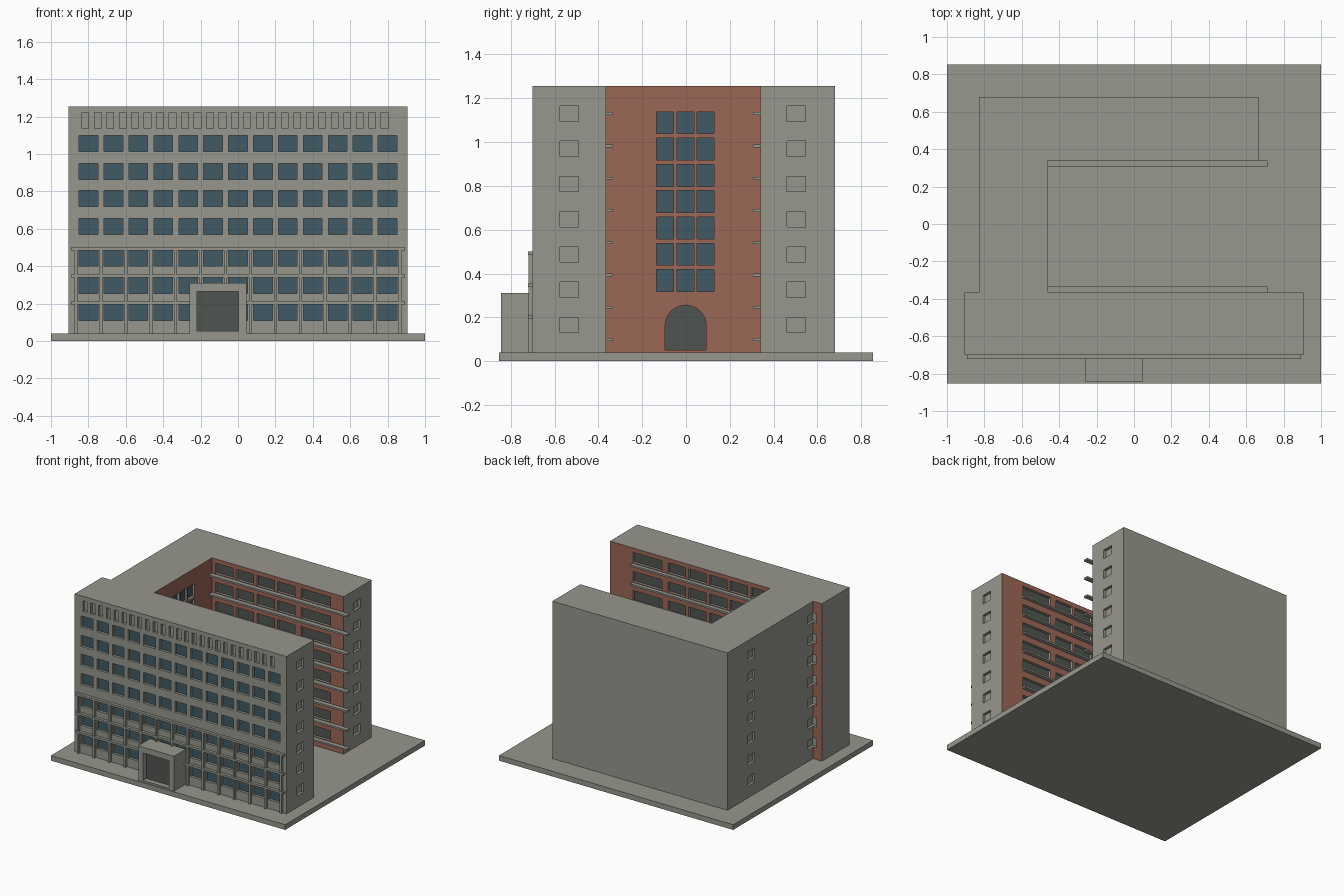
import bpy, bmesh, math

if "Cube" in bpy.data.objects:
    bpy.data.objects.remove(bpy.data.objects["Cube"])


def material(name, rgb):
    m = bpy.data.materials.new(name)
    m.diffuse_color = (*rgb, 1)
    m.use_nodes = True
    m.node_tree.nodes["Principled BSDF"].inputs["Base Color"].default_value = m.diffuse_color
    return m


concrete = material("grey concrete", (0.31, 0.31, 0.27))
brick = material("red brick", (0.33, 0.135, 0.095))
glass = material("blue glass", (0.05, 0.10, 0.13))
dark = material("dark opening", (0.08, 0.09, 0.08))


def add_prism(bm, pts, offset):
    """Closed prism: polygon of 3D points swept along offset."""
    face = bm.faces.new([bm.verts.new(p) for p in pts])
    ext = bmesh.ops.extrude_face_region(bm, geom=[face])
    verts = [v for v in ext["geom"] if isinstance(v, bmesh.types.BMVert)]
    bmesh.ops.translate(bm, verts=verts, vec=offset)


def add_box(bm, x0, x1, y0, y1, z0, z1):
    add_prism(bm, [(x0, y0, z0), (x1, y0, z0), (x1, y1, z0), (x0, y1, z0)], (0, 0, z1 - z0))


def finish(bm, name, mats):
    bmesh.ops.recalc_face_normals(bm, faces=bm.faces)
    me = bpy.data.meshes.new(name)
    bm.to_mesh(me)
    bm.free()
    for m in mats:
        me.materials.append(m)
    ob = bpy.data.objects.new(name, me)
    bpy.context.collection.objects.link(ob)
    return ob


def boxes(name, dims, mat):
    bm = bmesh.new()
    for d in dims:
        add_box(bm, *d)
    return finish(bm, name, [mat])


DEPTH = 0.02
FRONT, YARD_S, YARD_N, YARD_W = -0.70, -0.365, 0.34, -0.46
GROUND, ROOF = 0.04, 1.255
PITCH = 0.1332
ledge_z = [0.098 + 0.1473 * i for i in range(8)]

# Ground slab
boxes("ground_slab", [(-1, 1, -0.853, 0.853, 0, GROUND)], concrete)

# Building body: C-shaped plan
plan = [(-0.905, FRONT), (0.905, FRONT), (0.905, YARD_S), (YARD_W, YARD_S),
        (YARD_W, YARD_N), (0.665, YARD_N), (0.665, 0.68), (-0.83, 0.68),
        (-0.83, YARD_S), (-0.905, YARD_S)]
bm = bmesh.new()
add_prism(bm, [(x, y, GROUND) for x, y in plan], (0, 0, ROOF - GROUND))
building = finish(bm, "building", [concrete, brick, glass, dark])

# Cutter for every recess
cut = bmesh.new()
# Front windows and the row of attic slots
for z in (1.057, 0.907, 0.762, 0.613, 0.445, 0.297, 0.152):
    for i in range(-6, 7):
        x = i * PITCH
        add_box(cut, x - 0.05, x + 0.05, FRONT - 0.05, FRONT + DEPTH, z - 0.043, z + 0.043)
for i in range(25):
    x = -0.817 + i * 0.0667
    add_box(cut, x - 0.018, x + 0.018, FRONT - 0.05, FRONT + DEPTH, 1.137, 1.221)
# Small windows on the end walls and the outer west wall
for i in range(7):
    z = 0.165 + i * 0.1608
    for x, y, w in ((0.905, -0.533, 0.042), (0.665, 0.503, 0.042),
                    (-0.83, 0.39, 0.042), (-0.83, -0.345, 0.042)):
        s = 1 if x > 0 else -1
        xs = sorted((x - s * DEPTH, x + s * 0.03))
        add_box(cut, *xs, y - w, y + w, z - 0.035, z + 0.035)
# Stairwell windows and arched door on the inner courtyard wall
for i in range(7):
    z = 0.368 + i * 0.12
    for y in (-0.095, -0.003, 0.089):
        add_box(cut, YARD_W - DEPTH, YARD_W + 0.05, y - 0.039, y + 0.039, z - 0.05, z + 0.05)
arch = [(-0.095, 0.05), (0.092, 0.05)]
arch += [(-0.0015 + 0.0935 * math.cos(a), 0.162 + 0.0935 * math.sin(a))
         for a in (math.pi * k / 16 for k in range(17))]
add_prism(cut, [(YARD_W - DEPTH, y, z) for y, z in arch], (0.07, 0, 0))
# Courtyard windows: one wide and several narrow per floor
for z in ledge_z:
    for shift, y0, y1 in ((0.0, YARD_S - DEPTH, YARD_S + 0.03),
                          (-0.16, YARD_N - 0.03, YARD_N + DEPTH)):
        add_box(cut, 0.46 + shift, 0.71 + shift, y0, y1, z + 0.012, z + 0.092)
        for k in range(5):
            x0 = 0.26 - 0.177 * k + shift
            if x0 > YARD_W + 0.01:
                add_box(cut, x0, x0 + 0.15, y0, y1, z + 0.012, z + 0.092)
cutter = finish(cut, "recess_cutter", [concrete])
cutter.hide_render = True

mod = building.modifiers.new("recesses", "BOOLEAN")
mod.operation = "DIFFERENCE"
mod.solver = "EXACT"
mod.object = cutter
deps = bpy.context.evaluated_depsgraph_get()
cut_mesh = bpy.data.meshes.new_from_object(building.evaluated_get(deps))
building.modifiers.clear()
building.data = cut_mesh
bpy.data.objects.remove(cutter)
cut_mesh.materials.clear()
for m in (concrete, brick, glass, dark):
    cut_mesh.materials.append(m)


def near(a, b):
    return abs(a - b) < 0.003


# Colour by wall plane: brick courtyard, glass and dark panes at recess depth
for p in cut_mesh.polygons:
    c, n = p.center, p.normal
    idx = 0
    if n.y < -0.9 and near(c.y, FRONT + DEPTH) and c.z < 1.12:
        idx = 2
    elif n.x > 0.9 and near(c.x, YARD_W) and YARD_S < c.y < YARD_N:
        idx = 1
    elif n.x > 0.9 and near(c.x, YARD_W - DEPTH) and abs(c.y) < 0.2:
        idx = 2 if c.z > 0.3 else 3
    elif n.y > 0.9 and near(c.y, YARD_S) or n.y < -0.9 and near(c.y, YARD_N):
        idx = 1
    elif n.y > 0.9 and near(c.y, YARD_S - DEPTH) and c.x > YARD_W:
        idx = 3
    elif n.y < -0.9 and near(c.y, YARD_N + DEPTH):
        idx = 3
    p.material_index = idx

# Courtyard ledges under each window row
boxes("courtyard_ledges",
      [(YARD_W, 0.715, y0, y1, z - 0.006, z + 0.007) for z in ledge_z
       for y0, y1 in ((YARD_S, -0.335), (0.305, YARD_N))], concrete)

# Facade grid over the lower three floors
boxes("facade_posts",
      [(x - 0.008, x + 0.008, FRONT - 0.018, FRONT, GROUND, 0.487)
       for x in ((i - 6.5) * PITCH for i in range(14))], concrete)
boxes("facade_beams",
      [(-0.892, 0.892, FRONT - 0.022, FRONT, z - 0.008, z + 0.008)
       for z in (0.493, 0.347, 0.203)], concrete)

# Entrance porch with a recessed dark doorway
PY = -0.845
boxes("entrance_porch", [
    (-0.26, -0.22, PY, FRONT, GROUND, 0.31),
    (0.002, 0.045, PY, FRONT, GROUND, 0.31),
    (-0.22, 0.002, PY, FRONT, 0.265, 0.31),
    (-0.22, 0.002, PY, FRONT, GROUND, 0.053)], concrete)
boxes("entrance_door", [(-0.22, 0.002, PY + 0.04, PY + 0.049, 0.053, 0.265)], dark)
